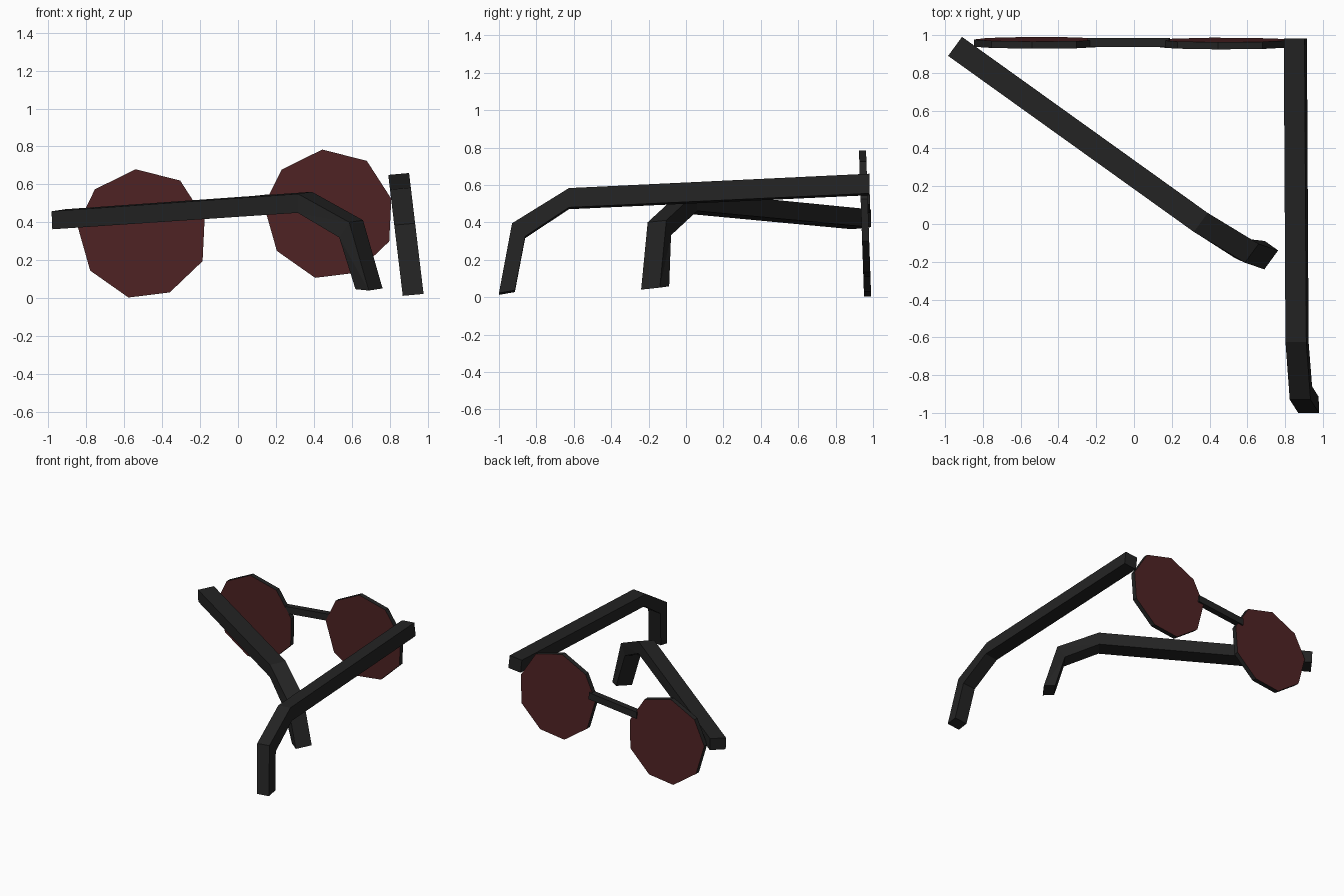
import bpy, bmesh
from mathutils import Vector

if "Cube" in bpy.data.objects:
    bpy.data.objects.remove(bpy.data.objects["Cube"])


def material(name, rgb):
    m = bpy.data.materials.new(name)
    m.diffuse_color = (*rgb, 1)
    m.use_nodes = True
    m.node_tree.nodes["Principled BSDF"].inputs["Base Color"].default_value = m.diffuse_color
    return m


BLACK = material("black frame", (0.017, 0.017, 0.017))
RED = material("dark red lens", (0.08, 0.017, 0.018))


def prism(name, points, offset, cap_mat, side_mat):
    """Solid made by sweeping a flat outline along an offset vector."""
    off = Vector(offset)
    bm = bmesh.new()
    a = [bm.verts.new(Vector(p)) for p in points]
    b = [bm.verts.new(Vector(p) + off) for p in points]
    n = len(a)
    caps = [bm.faces.new(a), bm.faces.new(b[::-1])]
    for i in range(n):
        j = (i + 1) % n
        bm.faces.new((a[i], b[i], b[j], a[j])).material_index = 1
    bmesh.ops.recalc_face_normals(bm, faces=bm.faces[:])
    bmesh.ops.triangulate(bm, faces=[f for f in caps if n == 8])
    me = bpy.data.meshes.new(name)
    bm.to_mesh(me)
    bm.free()
    me.materials.append(cap_mat)
    me.materials.append(side_mat)
    ob = bpy.data.objects.new(name, me)
    bpy.context.collection.objects.link(ob)
    return ob


def front_y(z):
    # the lens plane leans slightly forward at the top
    return 0.952 - 0.035 * z


# Nine-sided lenses: the same outline twice, the second shifted along the tilt
outline = [(-0.54, 0.68), (-0.305, 0.62), (-0.176, 0.42), (-0.187, 0.195),
           (-0.36, 0.03), (-0.578, 0.003), (-0.78, 0.145), (-0.848, 0.385),
           (-0.755, 0.574)]
for name, dx, dz in (("left_lens", 0, 0), ("right_lens", 0.985, 0.104)):
    prism(name, [(x + dx, front_y(z + dz), z + dz) for x, z in outline],
          (0, 0.038, 0), RED, BLACK)

# Bridge between the lenses
bridge = [(-0.24, 0.45), (0.19, 0.495), (0.185, 0.55), (-0.245, 0.505)]
prism("bridge", [(x, 0.937, z) for x, z in bridge], (0, 0.048, 0), BLACK, BLACK)

# Open temple arm, leaning sideways with height
arm = [(0.982, 0.66), (-0.626, 0.583), (-0.93, 0.395), (-1.0, 0.022),
       (-0.915, 0.037), (-0.86, 0.325), (-0.626, 0.48), (0.982, 0.555)]
prism("open_temple", [(0.982 - 0.12 * z, y, z) for y, z in arm],
      (-0.11, 0, -0.01), BLACK, BLACK)

# Temple arm folded inwards
folded = [(-0.984, 0.89, 0.458), (0.317, -0.042, 0.55), (0.587, -0.205, 0.40),
          (0.69, -0.24, 0.04), (0.62, -0.19, 0.047), (0.534, -0.18, 0.32),
          (0.315, -0.04, 0.45), (-0.98, 0.888, 0.363)]
prism("folded_temple", folded, (0.073, 0.1, 0.011), BLACK, BLACK)
